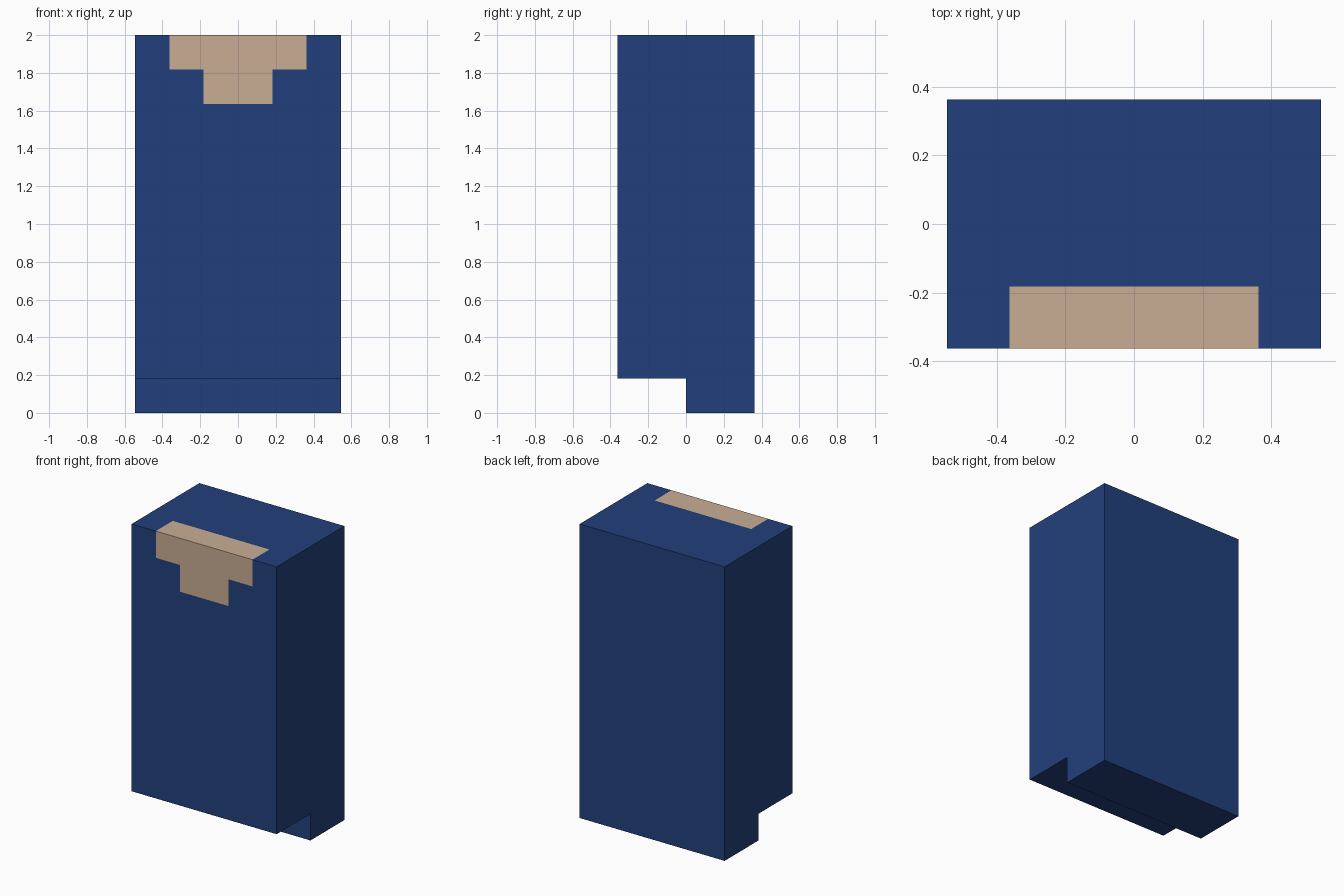
import bpy, bmesh
from mathutils import Vector

if "Cube" in bpy.data.objects:
    bpy.data.objects.remove(bpy.data.objects["Cube"])

U = 2 / 11  # one block unit


def material(name, rgb):
    m = bpy.data.materials.new(name)
    m.diffuse_color = (*rgb, 1)
    m.use_nodes = True
    m.node_tree.nodes["Principled BSDF"].inputs["Base Color"].default_value = m.diffuse_color
    return m


# Body: L-shaped side profile (y, z) with a step under the front, extruded along x
profile = [(0, 0), (2, 0), (2, 11), (-2, 11), (-2, 1), (0, 1)]
bm = bmesh.new()
side = bm.faces.new([bm.verts.new((-3 * U, y * U, z * U)) for y, z in profile])
ext = bmesh.ops.extrude_face_region(bm, geom=[side])
bmesh.ops.translate(bm, vec=(6 * U, 0, 0),
                    verts=[v for v in ext["geom"] if isinstance(v, bmesh.types.BMVert)])


# Cut the outlines of the tan patch into the faces
def cut(co, normal):
    bmesh.ops.bisect_plane(bm, geom=bm.verts[:] + bm.edges[:] + bm.faces[:],
                           plane_co=Vector(co) * U, plane_no=normal)


for x in (-2, -1, 1, 2):
    cut((x, 0, 0), (1, 0, 0))
for z in (9, 10):
    cut((0, 0, z), (0, 0, 1))
cut((0, -1, 0), (0, 1, 0))
bmesh.ops.recalc_face_normals(bm, faces=bm.faces[:])

# Tan patch: wide band on the top edge, narrower tab below it on the front
for f in bm.faces:
    x, y, z = f.calc_center_median() / U
    front = f.normal.y < -0.5 and y < -1.9
    top = f.normal.z > 0.5 and y < -1
    wide = abs(x) < 2 and ((front and z > 10) or top)
    tab = abs(x) < 1 and front and z > 9
    f.material_index = 1 if wide or tab else 0

mesh = bpy.data.meshes.new("block_body")
bm.to_mesh(mesh)
bm.free()
mesh.materials.append(material("navy blue", (0.016, 0.0513, 0.202)))
mesh.materials.append(material("light tan", (0.578, 0.423, 0.296)))
bpy.context.collection.objects.link(bpy.data.objects.new("block_body", mesh))
